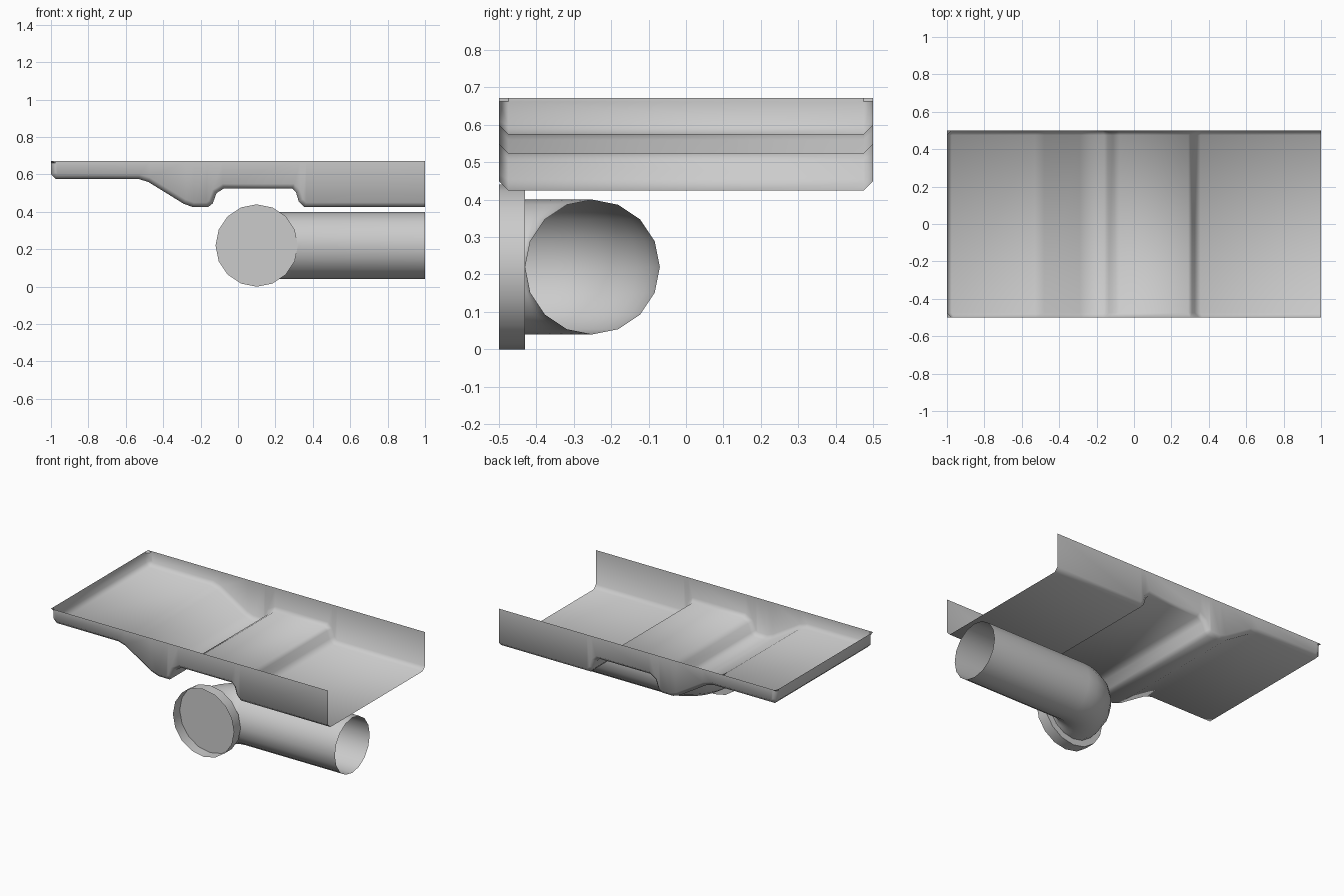
import bpy, bmesh
from math import sin, cos, pi, radians
from mathutils import Vector

if "Cube" in bpy.data.objects:
    bpy.data.objects.remove(bpy.data.objects["Cube"])


def finish(name, bm, angle):
    bmesh.ops.remove_doubles(bm, verts=bm.verts, dist=1e-4)
    bmesh.ops.dissolve_degenerate(bm, dist=1e-4, edges=bm.edges)
    bmesh.ops.recalc_face_normals(bm, faces=bm.faces)
    # the open tray should face upwards
    if name == "tray" and sum(f.normal.z * f.calc_area() for f in bm.faces) < 0:
        bmesh.ops.reverse_faces(bm, faces=bm.faces)
    me = bpy.data.meshes.new(name)
    bm.to_mesh(me)
    bm.free()
    ob = bpy.data.objects.new(name, me)
    bpy.context.collection.objects.link(ob)
    bpy.ops.object.select_all(action='DESELECT')
    ob.select_set(True)
    bpy.context.view_layer.objects.active = ob
    bpy.ops.object.shade_smooth_by_angle(angle=radians(angle))
    return ob


def loft(bm, rings, closed=True):
    rows = [[bm.verts.new(p) for p in r] for r in rings]
    for a, b in zip(rows, rows[1:]):
        n = len(a)
        for i in range(n if closed else n - 1):
            j = (i + 1) % n
            bm.faces.new((a[i], a[j], b[j], b[i]))
    return rows


# Tray: stepped floor profile (x, z), starting at the left end wall
TOP, CH = 0.672, 0.025
floor = [(-1, TOP - 0.01), (-1, 0.6), (-0.975, 0.575), (-0.53, 0.575),
         (-0.48, 0.56), (-0.29, 0.443), (-0.24, 0.425), (-0.16, 0.425),
         (-0.135, 0.445), (-0.115, 0.5), (-0.075, 0.525), (0.29, 0.525),
         (0.31, 0.505), (0.325, 0.455), (0.355, 0.425), (1, 0.425)]


def inset(pts, d):
    # offset the profile inwards with mitred corners
    out = []
    for i, p in enumerate(pts):
        normals = []
        for a, b in ((i - 1, i), (i, i + 1)):
            if a >= 0 and b < len(pts):
                t = (Vector(pts[b]) - Vector(pts[a])).normalized()
                normals.append(Vector((-t.y, t.x)))
        n = sum(normals, Vector((0, 0))).normalized()
        out.append(Vector(p) + n * d / n.dot(normals[0]))
    return out


edge = inset(floor, CH)
bm = bmesh.new()
rim = (-1, TOP)
rings = [[(*[rim[0]], y, rim[1]) for y in (-0.5, -0.5, 0.5 - CH, 0.5)]]
rings[0] = [(-1, -0.5, TOP), (-1, CH - 0.5, TOP), (-1, 0.5 - CH, TOP), (-1, 0.5, TOP)]
for p, q in zip(floor, edge):
    rings.append([(q[0], -0.5, q[1]), (p[0], CH - 0.5, p[1]),
                  (p[0], 0.5 - CH, p[1]), (q[0], 0.5, q[1])])
rows = loft(bm, rings, closed=False)
# Side walls up to the level rim
for k, y in ((0, -0.5), (3, 0.5)):
    tops = [rows[0][k]] + [bm.verts.new((r[k].co.x, y, TOP)) for r in rows[1:]]
    for i in range(len(rows) - 1):
        vs = [rows[i][k], rows[i + 1][k], tops[i + 1], tops[i]]
        bm.faces.new(list(dict.fromkeys(vs)))
finish("tray", bm, 50)

# Pipe: tight quarter bend followed by a straight run, open at the end
N, R, ZC = 16, 0.18, 0.22
BX, BY = 0.28, -0.43
angles = [2 * pi * i / N for i in range(N)]
rings = []
for s in range(9):
    t = pi / 2 * s / 8
    rings.append([(BX - (R + R * cos(a)) * cos(t), BY + (R + R * cos(a)) * sin(t),
                   ZC + R * sin(a)) for a in angles])
rings.append([(1, p[1], p[2]) for p in rings[-1]])
bm = bmesh.new()
loft(bm, rings)
finish("pipe", bm, 50)


# Socket: shallow cup around the mouth of the bend
def circle(r, y):
    return [(0.1 + r * cos(a), y, ZC + r * sin(a)) for a in angles]


bm = bmesh.new()
rows = loft(bm, [circle(R, BY), circle(0.22, BY), circle(0.22, -0.5)])
bm.faces.new(rows[0])
finish("socket", bm, 40)
